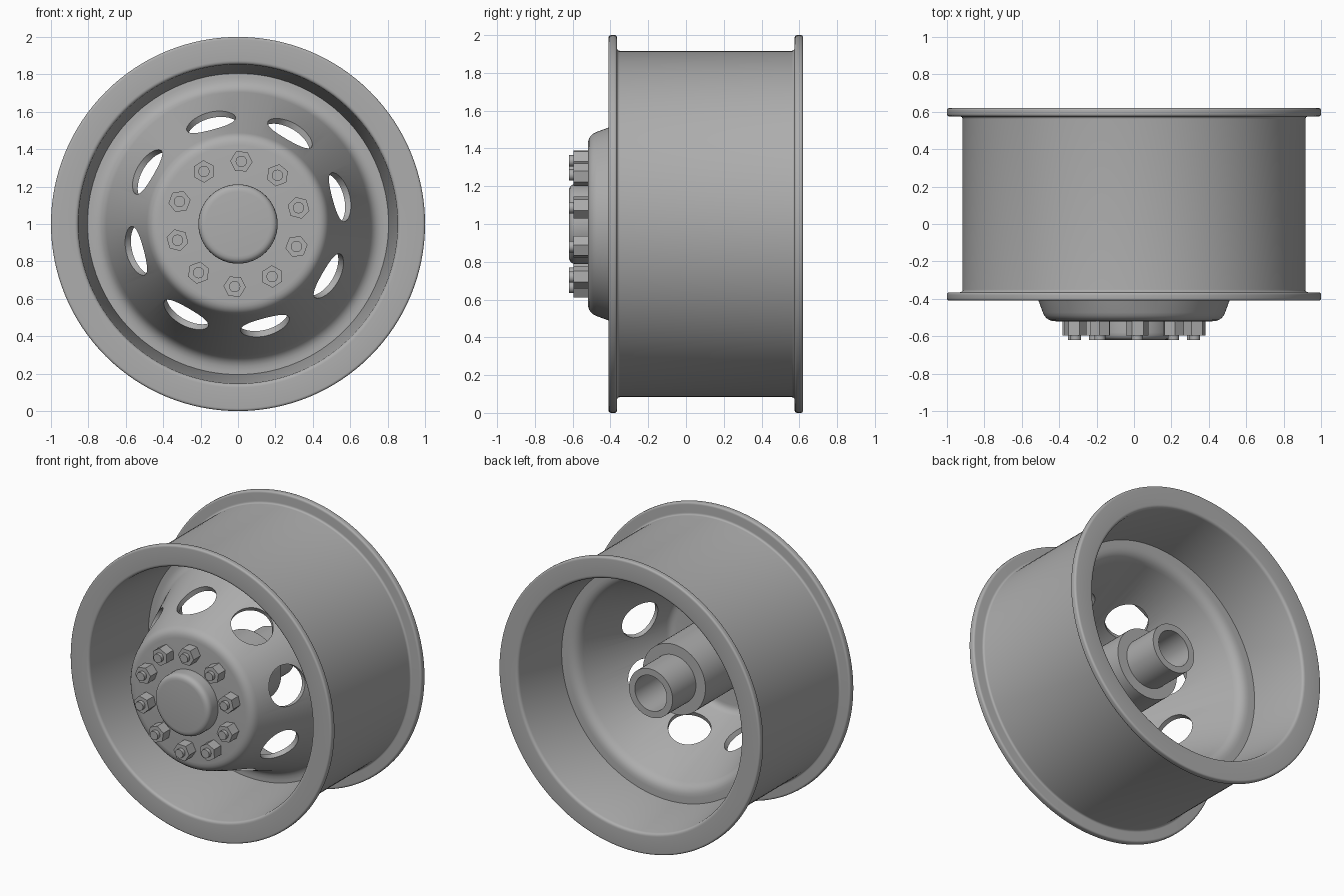
import bpy
import bmesh
from math import cos, sin, pi, radians, atan2
from mathutils import Matrix, Vector

old = bpy.data.objects.get("Cube")
if old:
    bpy.data.objects.remove(old, do_unlink=True)

steel = bpy.data.materials.new("grey_steel")
GREY = (0.42, 0.42, 0.42, 1)
steel.diffuse_color = GREY
steel.use_nodes = True
steel.node_tree.nodes["Principled BSDF"].inputs["Base Color"].default_value = GREY

AXLE = Vector((0, 0, 1))
SEGMENTS = 128


def add_object(name, bm):
    bmesh.ops.recalc_face_normals(bm, faces=bm.faces)
    mesh = bpy.data.meshes.new(name)
    bm.to_mesh(mesh)
    bm.free()
    mesh.materials.append(steel)
    obj = bpy.data.objects.new(name, mesh)
    bpy.context.collection.objects.link(obj)
    return obj


def smooth(obj, angle=35):
    bpy.ops.object.select_all(action="DESELECT")
    obj.select_set(True)
    bpy.context.view_layer.objects.active = obj
    bpy.ops.object.shade_smooth_by_angle(angle=radians(angle))


def lathe(name, profile, segments=SEGMENTS, closed=True):
    """Spin a (radius, y) profile around the axle; radius 0 becomes a pole."""
    bm = bmesh.new()
    rings = []
    for r, y in profile:
        count = segments if r > 0 else 1
        rings.append([bm.verts.new(AXLE + Vector((r * cos(2 * pi * i / count), y,
                                                  r * sin(2 * pi * i / count))))
                      for i in range(count)])
    pairs = list(zip(rings, rings[1:]))
    if closed:
        pairs.append((rings[-1], rings[0]))
    for a, b in pairs:
        if len(a) == len(b) == 1:
            continue
        for i in range(segments):
            j = (i + 1) % segments
            quad = [a[i % len(a)], a[j % len(a)], b[j % len(b)], b[i % len(b)]]
            bm.faces.new(list(dict.fromkeys(quad)))
    return add_object(name, bm)


def rounded(points, steps=5):
    """Points given as (r, y, fillet) become a profile with rounded corners."""
    out = []
    for i, (r, y, f) in enumerate(points):
        p = Vector((r, y))
        if not f:
            out.append((r, y))
            continue
        a = Vector(points[i - 1][:2])
        b = Vector(points[(i + 1) % len(points)][:2])
        a = p + (a - p).normalized() * f
        b = p + (b - p).normalized() * f
        for s in range(steps + 1):
            t = s / steps
            q = a * (1 - t) ** 2 + p * 2 * t * (1 - t) + b * t ** 2
            out.append((q.x, q.y))
    return out


def cylinder(bm, radius, start, direction, length, sides, turn=0.0):
    """Add a solid cylinder running from start along direction."""
    d = direction.normalized()
    rot = d.to_track_quat("Z", "Y").to_matrix().to_4x4()
    place = Matrix.Translation(start + d * length / 2) @ rot @ Matrix.Rotation(turn, 4, "Z")
    bmesh.ops.create_cone(bm, cap_ends=True, segments=sides, radius1=radius,
                          radius2=radius, depth=length, matrix=place)


def radial(angle):
    return Vector((cos(angle), 0, sin(angle)))


# Rim barrel with a flange at each end
rim = lathe("rim", rounded([
    (0.855, -0.41, 0.02), (1.0, -0.41, 0.015), (1.0, -0.365, 0.015),
    (0.917, -0.365, 0.015), (0.917, 0.575, 0.015), (1.0, 0.575, 0.015),
    (1.0, 0.62, 0.015), (0.855, 0.62, 0.02), (0.805, 0.21, 0), (0.805, 0.17, 0)]))
smooth(rim)

# Domed wheel disc: flat outer ring, cone wall and hub face
disc = lathe("wheel_disc", rounded([
    (0, -0.52, 0), (0.47, -0.52, 0.05), (0.725, 0.17, 0.06), (0.81, 0.17, 0),
    (0.81, 0.21, 0), (0.70, 0.21, 0.06), (0.45, -0.485, 0.04), (0, -0.485, 0)]),
    closed=False)

# Eight round vent holes cut square to the cone wall
bm = bmesh.new()
slope = atan2(0.255, 0.69)
for i in range(8):
    out = radial(radians(15) + i * pi / 4)
    normal = out * cos(slope) + Vector((0, -sin(slope), 0))
    middle = AXLE + out * 0.57 + Vector((0, -0.25, 0))
    cylinder(bm, 0.135, middle - normal * 0.12, normal, 0.24, 40)
cutter = add_object("vent_cutter", bm)
cutter.hide_render = True

cut = disc.modifiers.new("vents", "BOOLEAN")
cut.operation = "DIFFERENCE"
cut.solver = "EXACT"
cut.object = cutter
bpy.context.view_layer.update()
graph = bpy.context.evaluated_depsgraph_get()
holed = bpy.data.meshes.new_from_object(disc.evaluated_get(graph))
disc.modifiers.clear()
disc.data = holed
bpy.data.objects.remove(cutter, do_unlink=True)
smooth(disc)

# Rounded hub cap
cap = lathe("hub_cap", rounded([
    (0, -0.62, 0), (0.212, -0.62, 0.04), (0.212, -0.51, 0), (0, -0.51, 0)]),
    segments=64, closed=False)
smooth(cap)

# Stepped hollow axle tube behind the disc
tube = lathe("axle_tube", [
    (0.24, -0.49), (0.24, 0.13), (0.167, 0.13), (0.167, 0.385),
    (0.122, 0.385), (0.122, -0.49)], segments=64)
smooth(tube)

# Ring of ten hexagonal nuts with studs
front = Vector((0, -1, 0))
nuts, studs = bmesh.new(), bmesh.new()
for i in range(10):
    angle = radians(15) + i * pi / 5
    seat = AXLE + radial(angle) * 0.335 + front * 0.51
    nut = bmesh.new()
    cylinder(nut, 0.06, Vector(), front, 0.085, 6)
    # turn each nut so that a flat side faces the hub centre
    corner = nut.verts[:][0].co
    turn = angle + pi / 6 - atan2(corner.z, corner.x)
    bmesh.ops.transform(nut, verts=nut.verts,
                        matrix=Matrix.Translation(seat) @ Matrix.Rotation(-turn, 4, "Y"))
    part = bpy.data.meshes.new("nut_part")
    nut.to_mesh(part)
    nut.free()
    nuts.from_mesh(part)
    bpy.data.meshes.remove(part)
    cylinder(studs, 0.03, seat, front, 0.11, 20)
add_object("wheel_nuts", nuts)
smooth(add_object("wheel_studs", studs))
